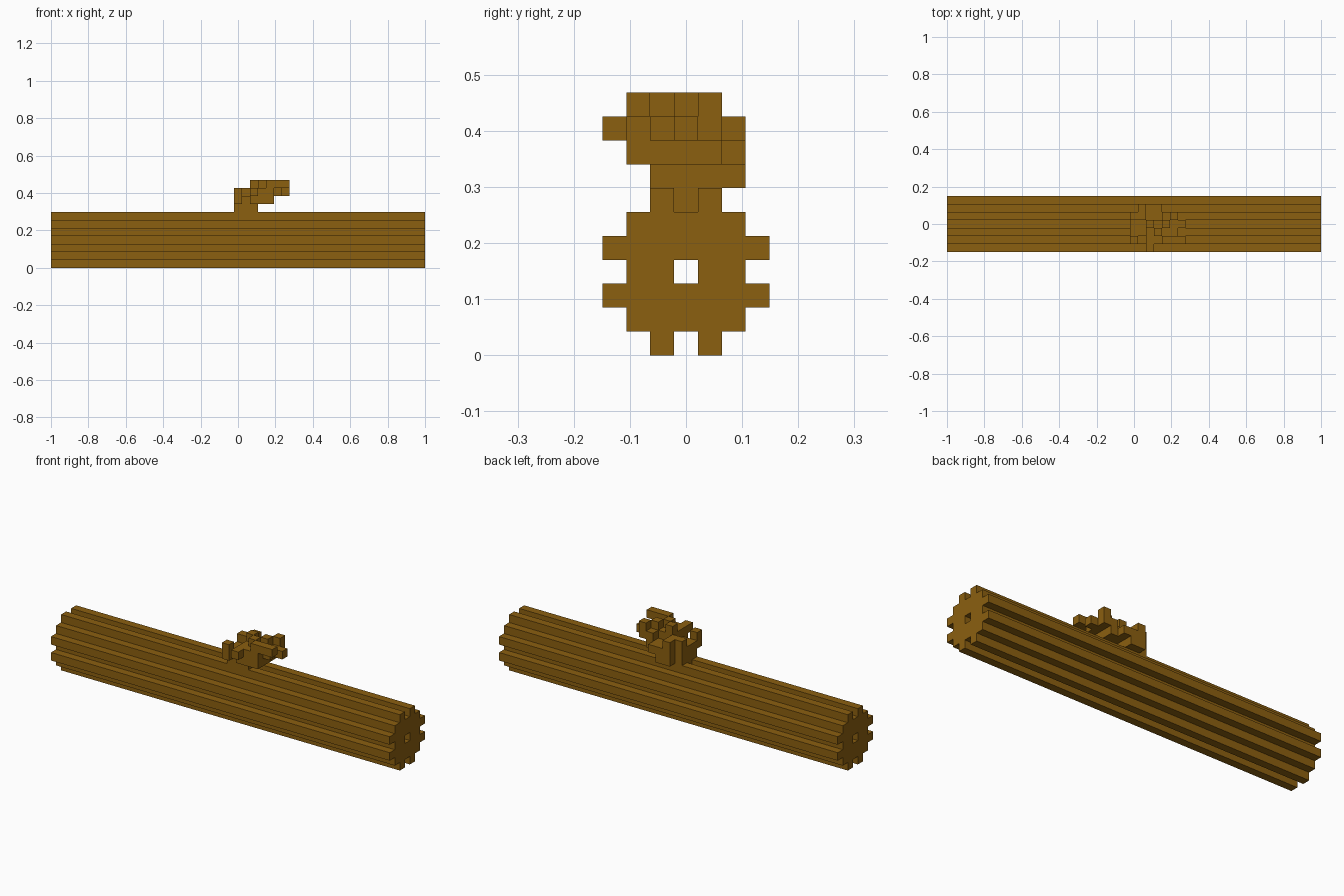
import bpy, bmesh
from mathutils import Vector

cube = bpy.data.objects.get("Cube")
if cube:
    bpy.data.objects.remove(cube, do_unlink=True)

UNIT = 2 / 47  # edge of one block

bark = bpy.data.materials.new("bark_brown")
bark.use_nodes = True
bark.diffuse_color = (0.26, 0.115, 0.005, 1)
bark.node_tree.nodes["Principled BSDF"].inputs["Base Color"].default_value = bark.diffuse_color


def block_object(name, cells, size):
    """Build the outer skin of a set of grid cells, centred in x and y."""
    bm = bmesh.new()
    for cell in cells:
        centre = Vector((cell[0], cell[1], cell[2] + 0.5))
        for axis in range(3):
            for sign in (-1, 1):
                neighbour = list(cell)
                neighbour[axis] += sign
                if tuple(neighbour) in cells:
                    continue
                normal, u = Vector(), Vector()
                normal[axis] = sign / 2
                u[(axis + 1) % 3] = 0.5
                v = 2 * normal.cross(u)
                corners = [centre + normal + d for d in (-u - v, u - v, u + v, v - u)]
                bm.faces.new([bm.verts.new([a * b for a, b in zip(c, size)]) for c in corners])
    bmesh.ops.remove_doubles(bm, verts=bm.verts, dist=0.0001)
    flat = [e for e in bm.edges if len(e.link_faces) == 2 and e.calc_face_angle(1) < 0.01]
    bmesh.ops.dissolve_edges(bm, edges=flat, use_verts=False)
    mesh = bpy.data.meshes.new(name)
    bm.to_mesh(mesh)
    bm.free()
    mesh.materials.append(bark)
    obj = bpy.data.objects.new(name, mesh)
    bpy.context.collection.objects.link(obj)
    return obj


# Fluted log: cross-section rows from bottom to top
profile = ["..#.#..", ".#####.", "#######", ".##.##.", "#######", ".#####.", "..#.#.."]
log_cells = {(0, y - 3, z) for z, row in enumerate(profile)
             for y, mark in enumerate(row) if mark == "#"}
block_object("log", log_cells, (2, UNIT, UNIT))

# Leafy twig: each layer lists rows from y = 2 down to y = -3, x running right
twig_layers = {
    6: ["", "", "###"],
    7: [".##", "###", "###", "###"],
    8: [".###", "#####", "#####", "#####", "#.###"],
    9: [".#", "##..##", "..#####", "..####", "#.###", "..#"],
    10: ["", ".....#", "..#.#", "...#", "....###"],
}
twig_cells = {(x, 2 - r, z) for z, rows in twig_layers.items()
              for r, row in enumerate(rows)
              for x, mark in enumerate(row) if mark == "#"}
block_object("twig", twig_cells, (UNIT, UNIT, UNIT))
